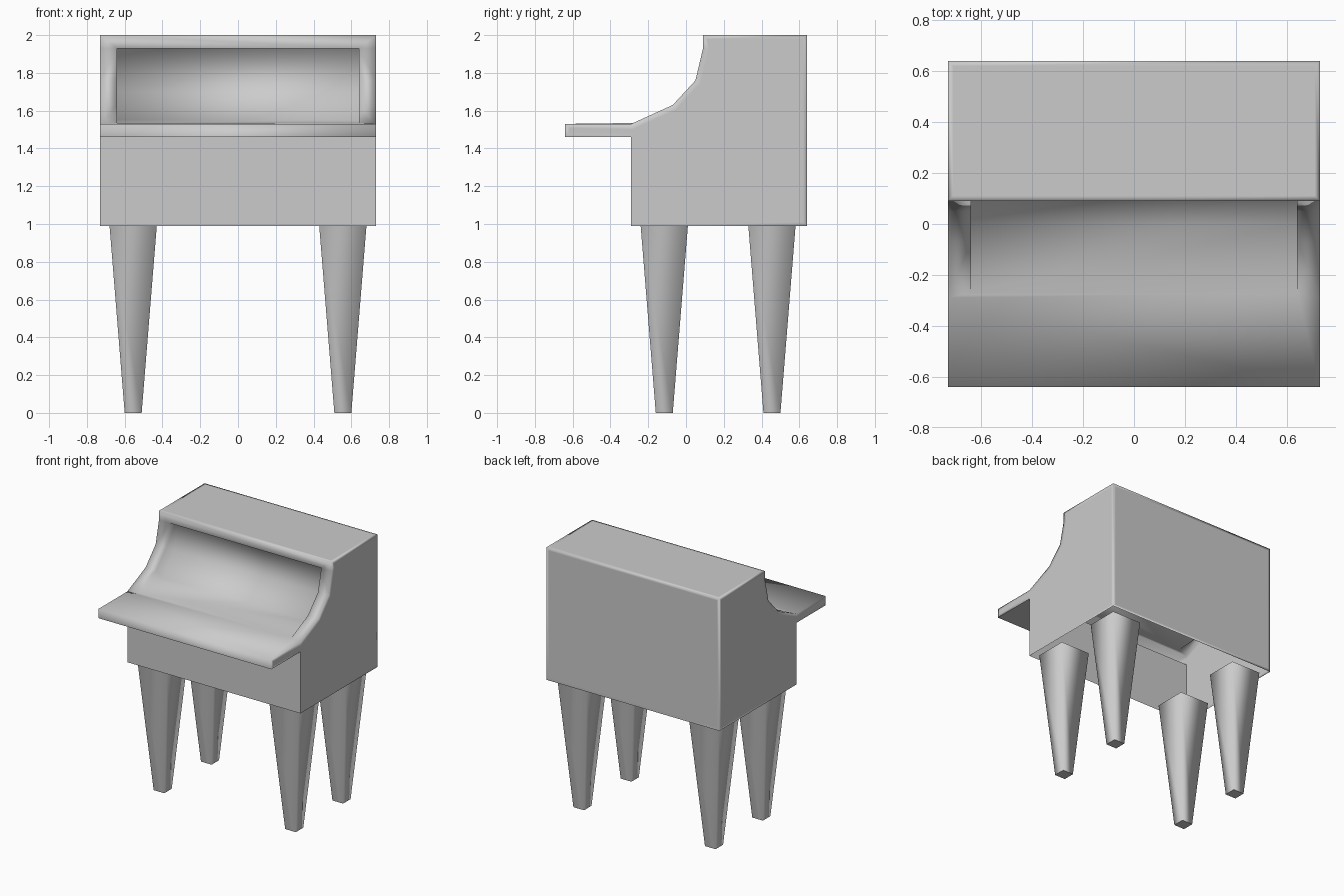
import bpy
import bmesh

if "Cube" in bpy.data.objects:
    bpy.data.objects.remove(bpy.data.objects["Cube"], do_unlink=True)

grey = bpy.data.materials.new("plain_grey")
grey.use_nodes = True
colour = (0.6, 0.6, 0.6, 1)
grey.diffuse_color = colour
grey.node_tree.nodes["Principled BSDF"].inputs["Base Color"].default_value = colour


def finish(bm, name):
    mesh = bpy.data.meshes.new(name)
    bm.to_mesh(mesh)
    bm.free()
    mesh.materials.append(grey)
    obj = bpy.data.objects.new(name, mesh)
    bpy.context.collection.objects.link(obj)
    return obj


HALF, INNER, BASE = 0.73, 0.64, 0.99

# Side outline (y, z): front wall, shelf, sweeping rim, top, back
outline = [(-0.29, BASE), (-0.29, 1.46), (-0.64, 1.46), (-0.64, 1.53),
           (-0.29, 1.53), (-0.07, 1.63), (0.05, 1.76), (0.09, 1.93),
           (0.09, 2.0), (0.64, 2.0), (0.64, BASE)]
# Inner edge of the rim, and the recessed scoop behind it
lip = [(-0.27, 1.535), (-0.07, 1.63), (0.05, 1.76), (0.09, 1.93)]
scoop = [(0.0, 1.55), (0.15, 1.70), (0.19, 1.93)]


def body():
    bm = bmesh.new()

    def row(points, x):
        return [bm.verts.new((x, y, z)) for y, z in points]

    outer = [row(outline, s * HALF) for s in (-1, 1)]
    rim = [row(lip, s * INNER) for s in (-1, 1)]
    deep = [[rim[i][0]] + row(scoop, s * INNER) for i, s in enumerate((-1, 1))]

    def across(rows, i, j):
        a, b = rows
        return bm.faces.new((a[i], a[j], b[j], b[i]))

    # Front wall and shelf
    for i in range(3):
        across(outer, i, i + 1)
    (a, b), (c, d) = outer, rim
    bm.faces.new((a[3], a[4], c[0], d[0], b[4], b[3]))
    # Top, back and sides get a narrow border that keeps their middles flat
    flat = [across(outer, 8, 9), across(outer, 9, 10)]
    flat += [bm.faces.new(o) for o in outer]
    # Rim, recess walls and the curved scoop
    for o, r, p in zip(outer, rim, deep):
        for i in range(3):
            bm.faces.new((o[i + 4], o[i + 5], r[i + 1], r[i]))
            bm.faces.new(dict.fromkeys((r[i], r[i + 1], p[i + 1], p[i])))
        bm.faces.new((o[7], o[8], r[3]))
    for i in range(3):
        across(deep, i, i + 1)
    # Fascia above the opening and its underside
    bm.faces.new((a[8], c[3], d[3], b[8]))
    bm.faces.new((c[3], deep[0][3], deep[1][3], d[3]))

    bmesh.ops.recalc_face_normals(bm, faces=bm.faces[:])
    bmesh.ops.inset_individual(bm, faces=flat, thickness=0.03)
    for f in bm.faces:
        f.smooth = True
    # Crisp corners around the front wall and under the shelf
    for e in bm.edges:
        if all(v.co.z < 1.47 and v.co.y < -0.28 for v in e.verts):
            e.smooth = False
    return finish(bm, "desk_body")


def leg(name, x, y):
    bm = bmesh.new()
    bmesh.ops.create_cube(bm, size=1)
    for v in bm.verts:
        half = 0.125 if v.co.z > 0 else 0.045
        v.co = (x + (half if v.co.x > 0 else -half),
                y + (half if v.co.y > 0 else -half),
                BASE if v.co.z > 0 else 0)
    # Rounded shading around the leg, crisp at both ends
    for f in bm.faces:
        f.smooth = True
    for e in bm.edges:
        e.smooth = abs(e.verts[0].co.z - e.verts[1].co.z) > 0.5
    return finish(bm, name)


body()
for side, x in (("right", -0.555), ("left", 0.555)):
    for end, y in (("front", -0.115), ("back", 0.455)):
        leg(f"{end}_{side}_leg", x, y)
